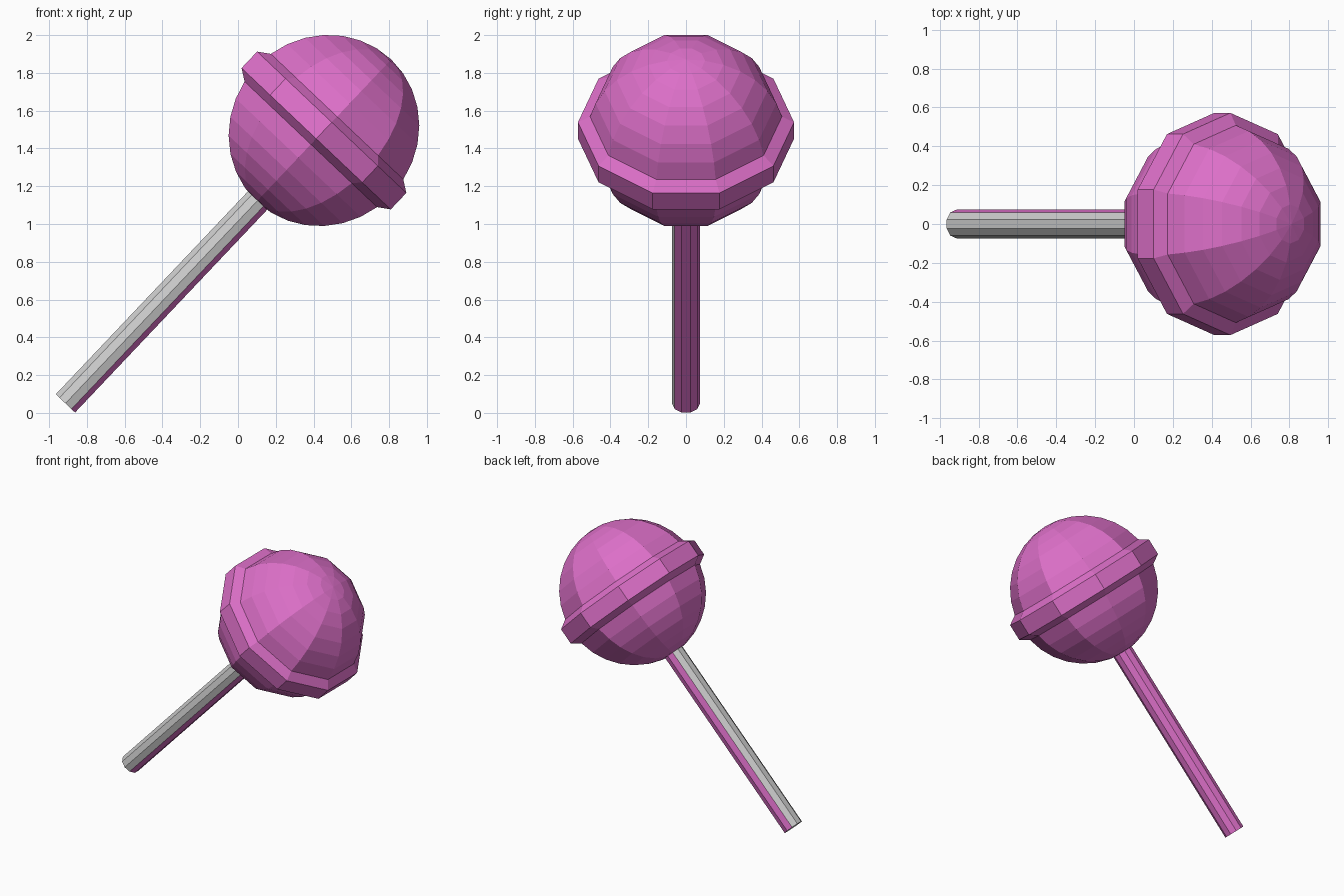
import bpy, bmesh
from math import sin, cos, pi, radians

if "Cube" in bpy.data.objects:
    bpy.data.objects.remove(bpy.data.objects["Cube"])

SIDES = 10
CENTRE = (0.455, 0.0, 1.495)
TILT = radians(43.45)

pink = bpy.data.materials.new("pink_candy")
pink.diffuse_color = (0.72, 0.16, 0.58, 1)
pink.use_nodes = True
pink.node_tree.nodes["Principled BSDF"].inputs["Base Color"].default_value = pink.diffuse_color
grey = bpy.data.materials.new("plain_grey")
grey.diffuse_color = (0.8, 0.8, 0.8, 1)
grey.use_nodes = True
grey.node_tree.nodes["Principled BSDF"].inputs["Base Color"].default_value = grey.diffuse_color


def lathe(name, profile, materials):
    """Revolve (radius, height) points; radius 0 makes a pole.
    Face n of each band is tagged so it can be coloured by side."""
    bm = bmesh.new()
    side = bm.faces.layers.int.new("side")
    rings = []
    for r, h in profile:
        count = SIDES if r > 0 else 1
        rings.append([bm.verts.new((-r * sin(2 * pi * k / SIDES),
                                    r * cos(2 * pi * k / SIDES), h))
                      for k in range(count)])
    for a, b in zip(rings, rings[1:]):
        for k in range(SIDES):
            n = (k + 1) % SIDES
            if len(a) == 1:
                vs = (a[0], b[n], b[k])
            elif len(b) == 1:
                vs = (a[k], a[n], b[0])
            else:
                vs = (a[k], a[n], b[n], b[k])
            f = bm.faces.new(vs)
            f[side] = k
            # the underside of a two-material part takes the second colour
            if len(materials) > 1 and (k == 0 or k > 5) and len(vs) == 4:
                f.material_index = 1
    bmesh.ops.recalc_face_normals(bm, faces=bm.faces[:])
    mesh = bpy.data.meshes.new(name)
    bm.to_mesh(mesh)
    bm.free()
    for m in materials:
        mesh.materials.append(m)
    ob = bpy.data.objects.new(name, mesh)
    bpy.context.collection.objects.link(ob)
    ob.location = CENTRE
    ob.rotation_euler = (0, TILT, 0)
    return ob


# Candy ball: 16 latitude bands, with a raised bevelled band at the equator
R, BANDS = 0.518, 16
half = [(R * sin(pi * i / BANDS), R * cos(pi * i / BANDS))
        for i in range(1, BANDS // 2)]
upper = [(0, R)] + half + [(0.572, 0.06)]
lower = [(r, -h) for r, h in reversed(upper)]
lathe("candy_ball", upper + lower, [pink])

# Stick: capped ten-sided rod, grey above and pink beneath
lathe("stick", [(0, -1.99), (0.074, -1.99), (0.074, -0.46), (0, -0.46)],
      [grey, pink])
